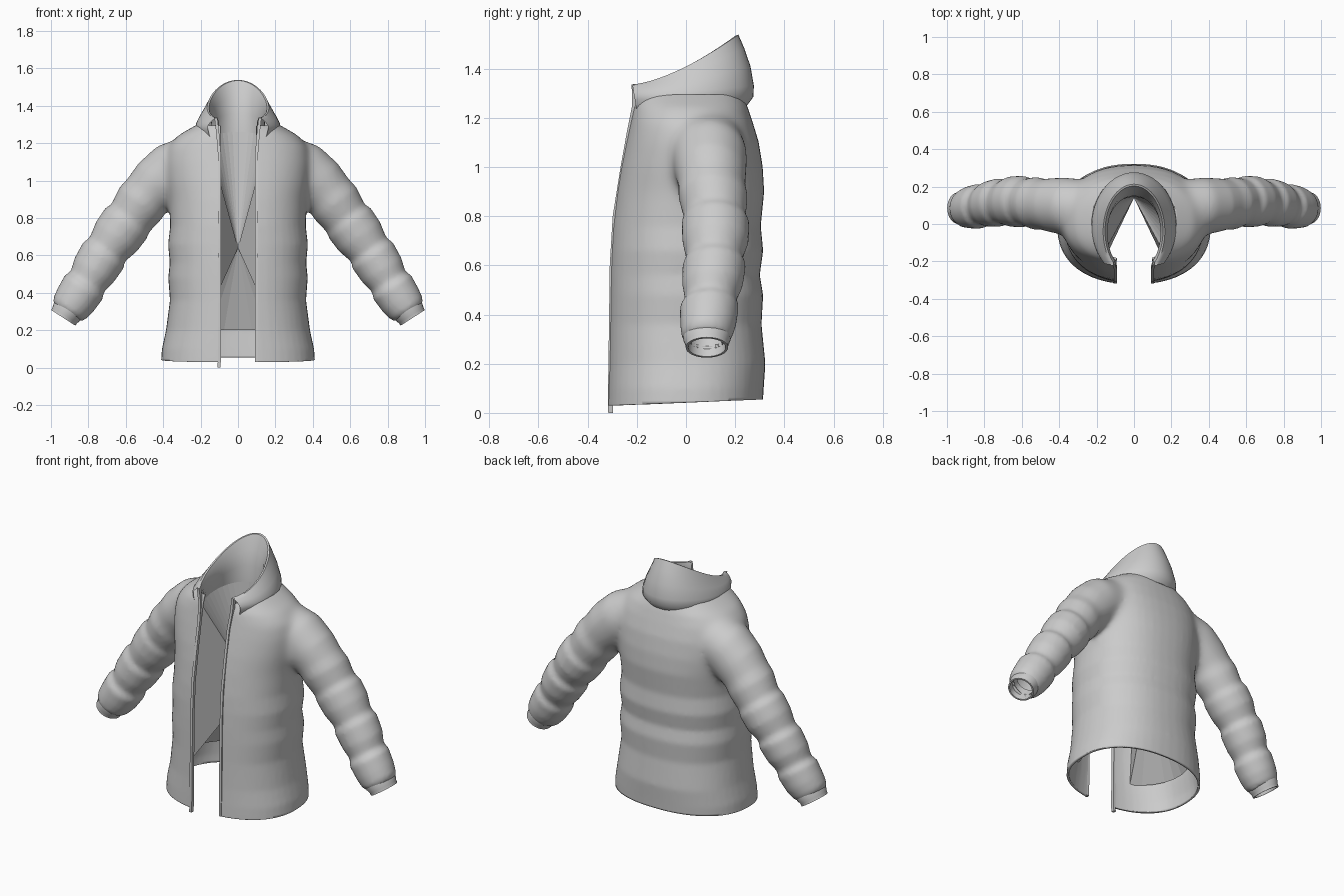
import bpy, bmesh, math
from mathutils import Vector

if "Cube" in bpy.data.objects:
    bpy.data.objects.remove(bpy.data.objects["Cube"])


def make_object(name, bm):
    bmesh.ops.recalc_face_normals(bm, faces=bm.faces)
    me = bpy.data.meshes.new(name)
    bm.to_mesh(me)
    bm.free()
    ob = bpy.data.objects.new(name, me)
    bpy.context.collection.objects.link(ob)
    return ob


def loft(bm, rings, closed=True, caps=False):
    rows = [[bm.verts.new(p) for p in r] for r in rings]
    n = len(rows[0])
    for a, b in zip(rows, rows[1:]):
        for i in range(n if closed else n - 1):
            j = (i + 1) % n
            bm.faces.new((a[i], a[j], b[j], b[i]))
    if caps:
        bm.faces.new(rows[0])
        bm.faces.new(rows[-1])


def torso_ring(z, w, yf, yb, n=48, e=2 / 2.3):
    pts = []
    for i in range(n):
        a = 2 * math.pi * i / n
        c, s = math.cos(a), math.sin(a)
        pts.append((w * math.copysign(abs(c) ** e, c),
                    (yf + yb) / 2 + (yb - yf) / 2 * math.copysign(abs(s) ** e, s), z))
    return pts


def tube_rings(path, side, n=32):
    """Circles of radius r perpendicular to a path of (x, y, z, r)."""
    rings = []
    for i, (x, y, z, r) in enumerate(path):
        p, q = path[max(i - 1, 0)], path[min(i + 1, len(path) - 1)]
        d = Vector((q[0] - p[0], 0, q[2] - p[2])).normalized()
        u = Vector((-d.z, 0, d.x))
        ring = []
        for k in range(n):
            a = 2 * math.pi * k / n
            v = Vector((x, y, z)) + u * r * math.cos(a) + Vector((0, r * math.sin(a), 0))
            ring.append((v.x * side, v.y, v.z))
        rings.append(ring)
    return rings


def arc(w, yf, yb, zf, zb, amax=135, n=40, power=1.5):
    """Open U-shaped ring round the back, from one front end to the other."""
    m = math.radians(amax)
    pts = []
    for i in range(n + 1):
        a = m * (2 * i / n - 1)
        s = max(0, (math.cos(a) - math.cos(m)) / (1 - math.cos(m)))
        pts.append((w * math.sin(a), yf + (yb - yf) * s, zf + (zb - zf) * s ** power))
    return pts


# Solid torso and sleeves, to be fused into one surface
torso = [(-.06, .41, -.322, .31), (.03, .412, -.322, .312), (.1, .407, -.32, .316),
         (.2, .385, -.317, .323), (.36, .364, -.315, .307), (.48, .373, -.313, .314),
         (.56, .365, -.312, .30), (.66, .374, -.308, .314), (.76, .362, -.302, .304),
         (.9, .37, -.285, .318), (1.0, .385, -.268, .312), (1.1, .39, -.247, .296),
         (1.18, .375, -.23, .272), (1.24, .325, -.22, .252), (1.28, .255, -.212, .235),
         (1.31, .2, -.205, .22), (1.36, .18, -.20, .20)]
sleeve = [(.22, .08, 1.10, .15), (.36, .095, 1.05, .155), (.43, .10, .985, .148),
          (.485, .105, .925, .136), (.52, .11, .88, .141), (.575, .117, .80, .126),
          (.60, .12, .77, .138), (.65, .12, .70, .135), (.70, .115, .63, .114),
          (.72, .115, .60, .129), (.77, .108, .52, .123), (.805, .10, .46, .104),
          (.825, .095, .43, .120), (.87, .09, .36, .114), (.90, .085, .318, .104),
          (.915, .085, .295, .088)]
bm = bmesh.new()
loft(bm, [torso_ring(*t) for t in torso], caps=True)
for side in (1, -1):
    loft(bm, tube_rings(sleeve, side), caps=True)
solid = make_object("jacket_body", bm)
m = solid.modifiers.new("fuse", 'REMESH')
m.mode = 'VOXEL'
m.voxel_size = 0.014


def bake(ob):
    dg = bpy.context.evaluated_depsgraph_get()
    me = bpy.data.meshes.new_from_object(ob.evaluated_get(dg))
    ob.modifiers.clear()
    ob.data = me


bake(solid)

# Blend the shoulders strongly, the rest lightly
vg = solid.vertex_groups.new(name="shoulder")
for v in solid.data.vertices:
    x, z = abs(v.co.x), v.co.z
    w = min(1, max(0, (x - .2) / .08)) * min(1, max(0, (.52 - x) / .08)) * min(1, max(0, (z - .78) / .08))
    if w > 0:
        vg.add([v.index], w, 'REPLACE')
for group, times in (("shoulder", 30), ("", 3)):
    m = solid.modifiers.new("smooth", 'SMOOTH')
    m.iterations = times
    m.vertex_group = group
bake(solid)

# Open the front, hem, neck and wrists
bm = bmesh.new()
bm.from_mesh(solid.data)


def cut(co, no, clear=False):
    bmesh.ops.bisect_plane(bm, geom=bm.verts[:] + bm.edges[:] + bm.faces[:], plane_co=co,
                           plane_no=no, clear_outer=clear)


cut((0, 0, .042), (0, .04, -1), True)
cut((0, 0, 1.295), (0, 0, 1), True)
cut((-.095, 0, 0), (1, 0, 0))
cut((.1, 0, 0), (1, 0, 0))
doomed = []
for f in bm.faces:
    c = f.calc_center_median()
    wrist = (Vector((abs(c.x), c.y, c.z)) - Vector((.915, .085, .295))).length < .07
    if wrist or (-.095 < c.x < .1 and c.y < 0):
        doomed.append(f)
bmesh.ops.delete(bm, geom=doomed, context='FACES')
bm.to_mesh(solid.data)
bm.free()
m = solid.modifiers.new("thickness", 'SOLIDIFY')
m.thickness = 0.014
m.offset = -1

# Hood: outer bulge, rim and inner lining in one sheet
bm = bmesh.new()
loft(bm, [arc(.19, -.195, .20, 1.21, 1.25), arc(.215, -.203, .25, 1.24, 1.252),
          arc(.228, -.208, .274, 1.275, 1.285), arc(.225, -.212, .276, 1.295, 1.33),
          arc(.205, -.215, .262, 1.315, 1.41), arc(.182, -.217, .236, 1.328, 1.485),
          arc(.165, -.217, .213, 1.336, 1.538), arc(.155, -.208, .203, 1.336, 1.535),
          arc(.142, -.198, .17, 1.31, 1.45), arc(.145, -.19, .15, 1.26, 1.36),
          arc(.165, -.185, .145, 1.2, 1.26)], closed=False)
hood = make_object("hood", bm)

# Inner lining: a fan of large facets meeting at one point
bm = bmesh.new()
low = arc(.355, -.275, .295, .2, .2, 146, 24)
high = arc(.18, -.17, .15, 1.26, 1.26, 110, 24)
loop = [bm.verts.new(p) for p in low + high[::-1]]
apex = bm.verts.new((0, .14, .64))
for a, b in zip(loop, loop[1:] + loop[:1]):
    bm.faces.new((a, b, apex))
lining = make_object("inner_lining", bm)

# Cuffs
parts = [solid, hood]
cuff = [(.895, .085, .325, .084), (.912, .085, .30, .086), (.926, .085, .28, .078),
        (.934, .085, .266, .077), (.934, .085, .266, .068), (.92, .085, .288, .066),
        (.88, .088, .345, .066)]
axis = Vector((.54, 0, -.84))
for side, label in ((1, "left"), (-1, "right")):
    bm = bmesh.new()
    rings = []
    for x, y, z, r in cuff:
        u = Vector((.84, 0, .54))
        rings.append([((x + u.x * r * math.cos(a)) * side, y + 1.12 * r * math.sin(a),
                       z + u.z * r * math.cos(a))
                      for a in (2 * math.pi * k / 32 for k in range(32))])
    loft(bm, rings)
    parts.append(make_object(label + "_cuff", bm))

# Zip edges along the opening; one side hangs lower with the zip end
edge = [(.1, -.312, .03), (.1, -.308, .3), (.1, -.304, .6), (.1, -.292, .8), (.1, -.26, 1.0),
        (.1, -.233, 1.15), (.108, -.213, 1.25), (.118, -.215, 1.335)]
for side, label in ((1, "left"), (-1, "right")):
    pts = [Vector(p) for p in edge]
    if side < 0:
        pts.insert(0, Vector((.103, -.31, .0)))
    bm = bmesh.new()
    loft(bm, [[(side * (p.x + dx), p.y + dy, p.z) for dx, dy in
               ((-.008, -.006), (.008, -.006), (.008, .014), (-.008, .014))] for p in pts], caps=True)
    parts.append(make_object(label + "_zip_edge", bm))

# Smooth shading
bpy.ops.object.select_all(action='DESELECT')
for ob in parts:
    ob.select_set(True)
bpy.context.view_layer.objects.active = solid
bpy.ops.object.shade_smooth_by_angle(angle=math.radians(45))
